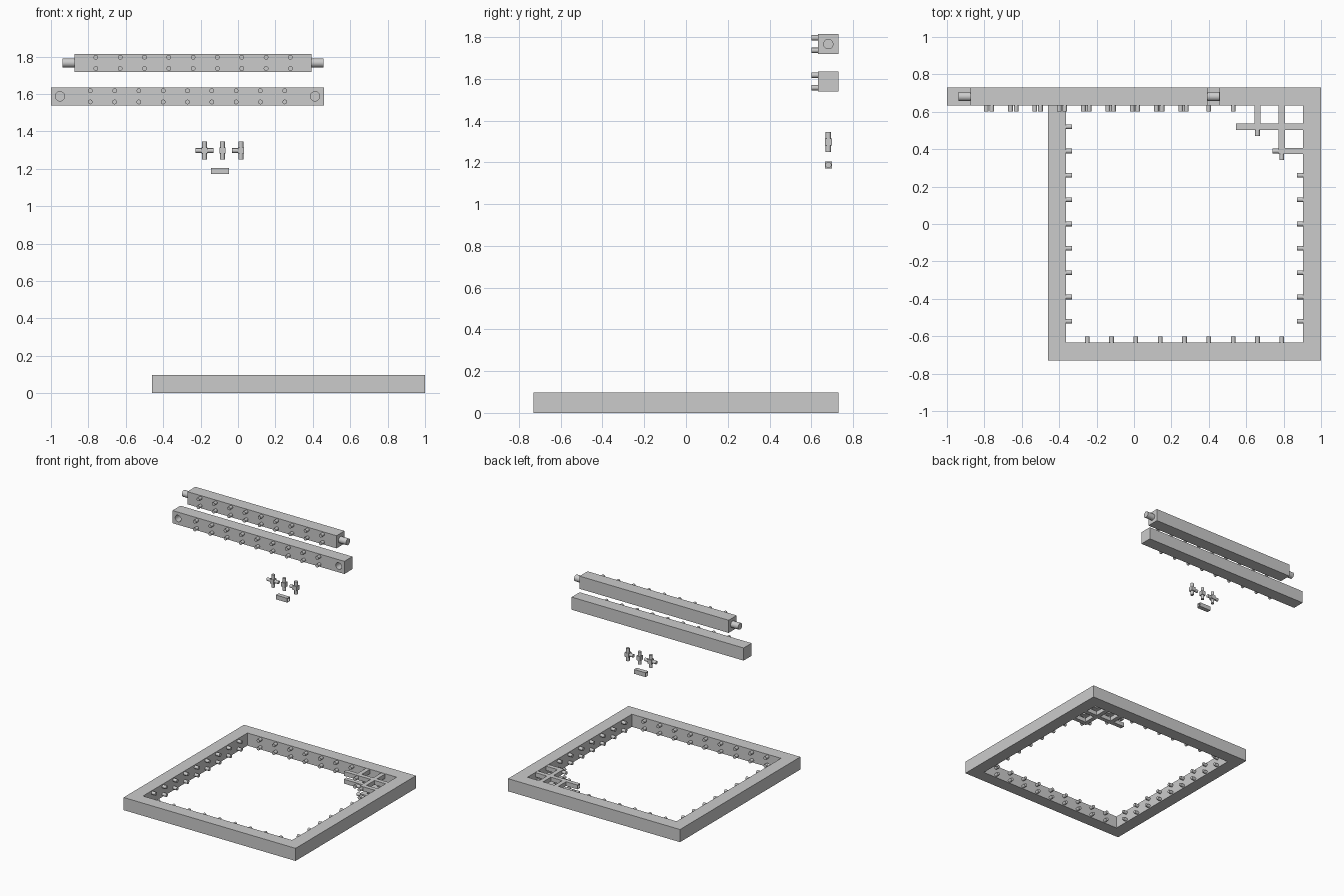
import bpy, bmesh
from math import pi
from mathutils import Vector, Matrix

if "Cube" in bpy.data.objects:
    bpy.data.objects.remove(bpy.data.objects["Cube"])

W = 0.097            # bar thickness, also length of a spacer
B = 0.033            # spacer / joint thickness
P = W + B            # peg pitch
PEG_R, PEG_L = 0.0125, 0.032
TEN_R, TEN_L = 0.0245, 0.064
INNER = 10 * W + 9 * B
OUTER = INNER + 2 * W
CX, YB = 0.27, 0.73 - W / 2


def add_box(bm, size):
    bmesh.ops.create_cube(bm, size=1, matrix=Matrix.Diagonal((*size, 1)))


def add_peg(bm, start, direction, r, length):
    d = Vector(direction).normalized()
    rot = d.to_track_quat('Z', 'Y').to_matrix().to_4x4()
    m = Matrix.Translation(Vector(start) + d * length / 2) @ rot
    bmesh.ops.create_cone(bm, cap_ends=True, segments=32, radius1=r,
                          radius2=r, depth=length, matrix=m)


def to_object(bm, name):
    me = bpy.data.meshes.new(name)
    bm.to_mesh(me)
    bm.free()
    ob = bpy.data.objects.new(name, me)
    bpy.context.collection.objects.link(ob)
    return ob


def build(name, size, holes=(), pegs=()):
    """Box with blind round holes and protruding round pegs."""
    bm = bmesh.new()
    add_box(bm, size)
    ob = to_object(bm, name)
    bpy.ops.object.select_all(action='DESELECT')
    bpy.context.view_layer.objects.active = ob
    ob.select_set(True)
    for start, d, r, length in holes:
        cb = bmesh.new()
        add_peg(cb, Vector(start) - Vector(d) * 0.01, d, r, length + 0.01)
        cutter = to_object(cb, "cutter")
        cutter.hide_render = True
        mod = ob.modifiers.new("hole", 'BOOLEAN')
        mod.operation, mod.solver, mod.object = 'DIFFERENCE', 'EXACT', cutter
        bpy.ops.object.modifier_apply(modifier=mod.name)
        bpy.data.objects.remove(cutter)
    bm = bmesh.new()
    bm.from_mesh(ob.data)
    for p in pegs:
        add_peg(bm, *p)
    bm.to_mesh(ob.data)
    bm.free()
    bpy.ops.object.shade_smooth_by_angle(angle=pi / 6)
    return ob


def copy_to(src, name, loc, rot=0):
    ob = bpy.data.objects.new(name, src.data)
    ob.location, ob.rotation_euler = loc, (0, 0, rot)
    bpy.context.collection.objects.link(ob)
    return ob


# Two rows of nine pegs on the front face of every bar
row = [((i * P, -W / 2, s * 0.03), (0, -1, 0), PEG_R, PEG_L)
       for i in range(-4, 5) for s in (-1, 1)]

# Loose bars: one with end tenons, one with sockets
tenon_bar = build("tenon_bar", (INNER, W, W), pegs=row + [
    ((s * INNER / 2, 0, 0), (s, 0, 0), TEN_R, TEN_L) for s in (-1, 1)])
tenon_bar.location = (-0.24, YB, 1.766)
socket_bar = build("socket_bar", (OUTER, W, W), pegs=row, holes=[
    ((s * (OUTER - W) / 2, -W / 2, 0), (0, 1, 0), TEN_R + 0.0005, TEN_L + 0.001)
    for s in (-1, 1)])
socket_bar.location = (-CX, YB, 1.587)

# Loose joints: cross, straight and tee
LEFT, RIGHT, UP, DOWN = (-1, 0, 0), (1, 0, 0), (0, 0, 1), (0, 0, -1)


def joint(name, dirs):
    return build(name, (B, B, B), pegs=[
        (Vector(d) * B / 2, d, PEG_R, PEG_L) for d in dirs])


for name, x, dirs in (("cross_joint", -0.179, (LEFT, RIGHT, UP, DOWN)),
                      ("straight_joint", -0.083, (UP, DOWN)),
                      ("tee_joint", 0.016, (LEFT, UP, DOWN))):
    joint(name, dirs).location = (x, YB, 1.297)

# Loose spacer with a socket in each end
spacer = build("spacer", (W, B, B), holes=[
    ((s * W / 2, 0, 0), (-s, 0, 0), PEG_R + 0.0003, PEG_L + 0.001)
    for s in (-1, 1)])
spacer.location = (-0.096, YB, 1.187)

# Assembled square frame
ZC, H = W / 2, (OUTER - W) / 2
copy_to(socket_bar, "frame_back", (CX, H, ZC))
copy_to(socket_bar, "frame_front", (CX, -H, ZC), pi)
copy_to(tenon_bar, "frame_right", (CX + H, 0, ZC), -pi / 2)
copy_to(tenon_bar, "frame_left", (CX - H, 0, ZC), pi / 2)

# Started lattice in the back right corner, on both peg levels
x1, x2, y1, y2 = CX + 3 * P, CX + 4 * P, 4 * P, 3 * P
flat_cross = joint("lattice_joint", (LEFT, RIGHT, (0, 1, 0), (0, -1, 0)))
flat_cross.location = (x1, y1, ZC - 0.03)
for z in (ZC - 0.03, ZC + 0.03):
    for x, y in ((x1, y1), (x2, y1), (x2, y2)):
        if (x, y, z) != (x1, y1, ZC - 0.03):
            copy_to(flat_cross, "lattice_joint", (x, y, z))
    for x, y in ((x2 + P / 2, y1), (x1 + P / 2, y1),
                 (x1 - P / 2, y1), (x2 + P / 2, y2)):
        copy_to(spacer, "lattice_spacer_x", (x, y, z))
    for x, y in ((x1, y1 + P / 2), (x2, y1 + P / 2), (x2, y2 + P / 2)):
        copy_to(spacer, "lattice_spacer_y", (x, y, z), pi / 2)
